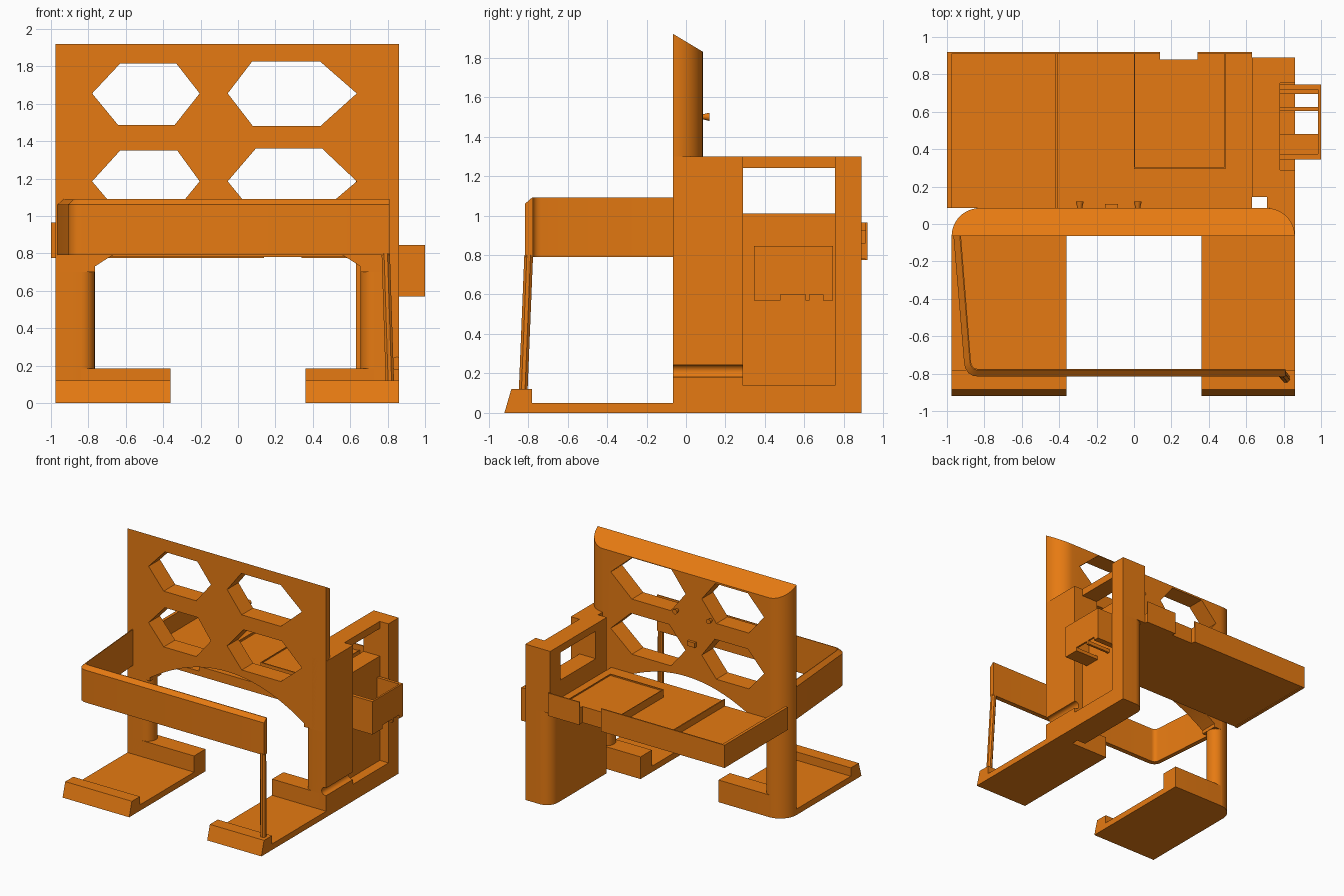
import bpy, bmesh, math

if "Cube" in bpy.data.objects:
    bpy.data.objects.remove(bpy.data.objects["Cube"])

orange = bpy.data.materials.new("orange")
orange.diffuse_color = (0.79, 0.195, 0.006, 1)
orange.use_nodes = True
orange.node_tree.nodes["Principled BSDF"].inputs["Base Color"].default_value = orange.diffuse_color


def mesh_object(name, verts, faces):
    me = bpy.data.meshes.new(name)
    me.from_pydata(verts, [], faces)
    bm = bmesh.new()
    bm.from_mesh(me)
    bmesh.ops.recalc_face_normals(bm, faces=bm.faces)
    bm.to_mesh(me)
    bm.free()
    me.materials.append(orange)
    ob = bpy.data.objects.new(name, me)
    bpy.context.collection.objects.link(ob)
    return ob


def loft(name, loops):
    """Skin a row of equal closed loops and cap both ends."""
    n = len(loops[0])
    faces = [[k * n + i, k * n + (i + 1) % n, (k + 1) * n + (i + 1) % n, (k + 1) * n + i]
             for k in range(len(loops) - 1) for i in range(n)]
    faces += [list(range(n)), [(len(loops) - 1) * n + i for i in range(n)]]
    return mesh_object(name, [p for l in loops for p in l], faces)


def prism(name, pts, lo, hi, axis="z"):
    put = {"z": lambda a, b, h: (a, b, h), "y": lambda a, b, h: (a, h, b),
           "x": lambda a, b, h: (h, a, b)}[axis]
    return loft(name, [[put(a, b, h) for a, b in pts] for h in (lo, hi)])


def box(name, x0, x1, y0, y1, z0, z1):
    return prism(name, [(x0, y0), (x1, y0), (x1, y1), (x0, y1)], z0, z1)


def arc(cx, cy, r, a0, a1, n=12):
    return [(cx + r * math.cos(math.radians(a0 + (a1 - a0) * i / n)),
             cy + r * math.sin(math.radians(a0 + (a1 - a0) * i / n))) for i in range(n + 1)]


def cut(ob, cutter):
    mod = ob.modifiers.new("cut", "BOOLEAN")
    mod.operation, mod.object, mod.solver = "DIFFERENCE", cutter, "EXACT"
    bpy.context.view_layer.objects.active = ob
    bpy.ops.object.modifier_apply(modifier=mod.name)
    bpy.data.objects.remove(cutter)


F, B = -0.065, 0.085      # front and back of the upright panel
L, R = -0.975, 0.86       # its left and right sides

# Upright panel with rounded back corners, arch, sloped top and hexagon openings
panel = prism("back_panel", [(L, F), (R, F)] + arc(R - .15, F, .15, 0, 90)
              + arc(L + .15, F, .15, 90, 180)[:-1], 0.70, 1.92)
arch = [(-.765 + 1.42 * i / 24, .97 - .24 * (i / 12 - 1) ** 2) for i in range(25)]
cut(panel, prism("arch_cutter", [(-.765, .6)] + arch + [(.655, .6)], -.3, .3, "y"))
cut(panel, prism("slope_cutter", [(F - .05, 1.95), (F, 1.92), (B + .05, 1.80), (.3, 2.2)], -1.2, 1.2, "x"))
hexes = [
    [(-.78, 1.655), (-.63, 1.815), (-.33, 1.815), (-.205, 1.655), (-.34, 1.485), (-.64, 1.485)],
    [(-.055, 1.655), (.075, 1.825), (.44, 1.825), (.635, 1.655), (.44, 1.48), (.08, 1.48)],
    [(-.78, 1.185), (-.63, 1.35), (-.325, 1.35), (-.205, 1.185), (-.34, 1.02), (-.64, 1.02)],
    [(-.055, 1.185), (.095, 1.36), (.45, 1.36), (.635, 1.185), (.44, 1.02), (.08, 1.02)]]
for h in hexes:
    cut(panel, prism("hexagon_cutter", h, -.3, .3, "y"))

# Left leg, and right leg joined with the front post of the side wall
prism("left_leg", [(L, F)] + arc(-.84, .01, .075, -90, 90)
      + arc(L + .15, F, .15, 90, 180)[:-1], 0, .80)
post = prism("right_leg", [(R, F), (R, .29), (.63, .29), (.63, .145), (.71, .145), (.71, B)]
             + arc(.73, .01, .075, 90, 270), 0, 1.30)
cut(post, prism("groove_cutter", arc(.85, .212, .033, 0, 345, 23), -.3, .4, "y"))

# Feet: thin plate, sloped front lip, thick rear block
for side, x0, x1 in (("left", L, -.36), ("right", .36, R)):
    prism(side + "_foot", [(-.92, 0), (F, 0), (F, .05), (-.78, .05), (-.78, .12), (-.885, .12)],
          x0, x1, "x")
prism("left_foot_block", [(L, F), (-.36, F), (-.36, B)] + arc(L + .15, F, .15, 90, 180)[:-1], 0, .185)
box("right_foot_block", .36, .80, F, B, 0, .185)

# Side wall: recessed core, window bar, bottom strip and back post
box("wall_core", .63, .78, .29, .755, 0, 1.01)
box("window_bar", .63, .78, .29, .755, 1.24, 1.30)
box("wall_bottom_strip", .78, R, .29, .755, 0, .14)
prism("back_post_lower", [(.63, .755), (R, .755), (R, .89)] + arc(.73, .79, .10, 90, 180), 0, .78)
box("back_post_upper", .63, R, .755, .89, .78, 1.30)

# Open pocket on the side wall, with two slots through its floor
for y0, y1 in ((.345, .48), (.605, .625), (.695, .745)):
    box("pocket_floor", .78, .985, y0, y1, .57, .60)
for y0, y1 in ((.345, .375), (.72, .745)):
    box("pocket_side", .78, .985, y0, y1, .60, .845)
box("pocket_front", .985, 1.0, .345, .745, .60, .845)
for y0, y1 in ((.345, .48), (.605, .625), (.695, .745)):
    box("pocket_front_tab", .985, 1.0, y0, y1, .57, .60)

# Shelf tray: stepped floor, rims, and a back notch
box("tray_floor_left", -.99, -.415, B, .915, .78, .82)
prism("tray_floor_right", [(-.415, B), (.63, B), (.63, .915), (.34, .915), (.34, .88),
                           (.14, .88), (.14, .915), (-.415, .915)], .78, .86)
box("tray_divider", -.42, -.41, B, .91, .80, .875)
box("tray_left_rim", -1.0, -.975, B, .92, .775, .965)
box("tray_back_rim_left", -.975, .14, .91, .92, .775, .965)
box("tray_back_rim_right", .34, .63, .91, .92, .775, .965)

# Raised platform in the tray with a thin border
prism("tray_platform", [(0, .30), (.49, .30), (.49, .91), (.34, .91), (.34, .88),
                        (.14, .88), (.14, .91), (0, .91)], .86, .915)
box("platform_front_border", 0, .49, .295, .305, .86, .925)
for x in (0, .485):
    box("platform_side_border", x, x + .006, .30, .91, .86, .925)

# Front guard band: (outer, inner) plan pairs swept with a chamfered top
pairs = [((-.965, F), (-.925, F)), ((-.908, -.745), (-.872, -.735)),
         ((-.902, -.772), (-.868, -.752)), ((-.886, -.797), (-.859, -.766)),
         ((-.862, -.811), (-.848, -.773)), ((-.835, -.815), (-.832, -.775)),
         ((.81, -.815), (.81, -.775))]
loops = []
for (ox, oy), (ix, iy) in pairs:
    mx, my = ox + (ix - ox) * .85, oy + (iy - oy) * .85
    loops.append([(ox, oy, .79), (ox, oy, 1.06), (mx, my, 1.09), (ix, iy, 1.09), (ix, iy, .79)])
loft("guard_band", loops)

# Leaning strut from the right foot to the band
loft("guard_strut", [[(x, y, z) for x, y in arc(cx, cy, .024, 22.5, 337.5, 7)]
                     for cx, cy, z in ((.812, -.825, .11), (.79, -.797, .80))])

# Pegs and small tab on the back of the panel
for x in (-.29, .02):
    loft("peg", [[(x + a, y, 1.5 + b) for a, b in arc(0, 0, r, 0, 330, 11)]
                 for y, r in ((.08, .012), (.12, .021))])
box("small_tab", -.155, -.085, .08, .107, 1.24, 1.28)

# Smooth the rounded parts, keep sharp edges
bpy.ops.object.select_all(action="SELECT")
bpy.context.view_layer.objects.active = panel
bpy.ops.object.shade_smooth_by_angle(angle=math.radians(30))
